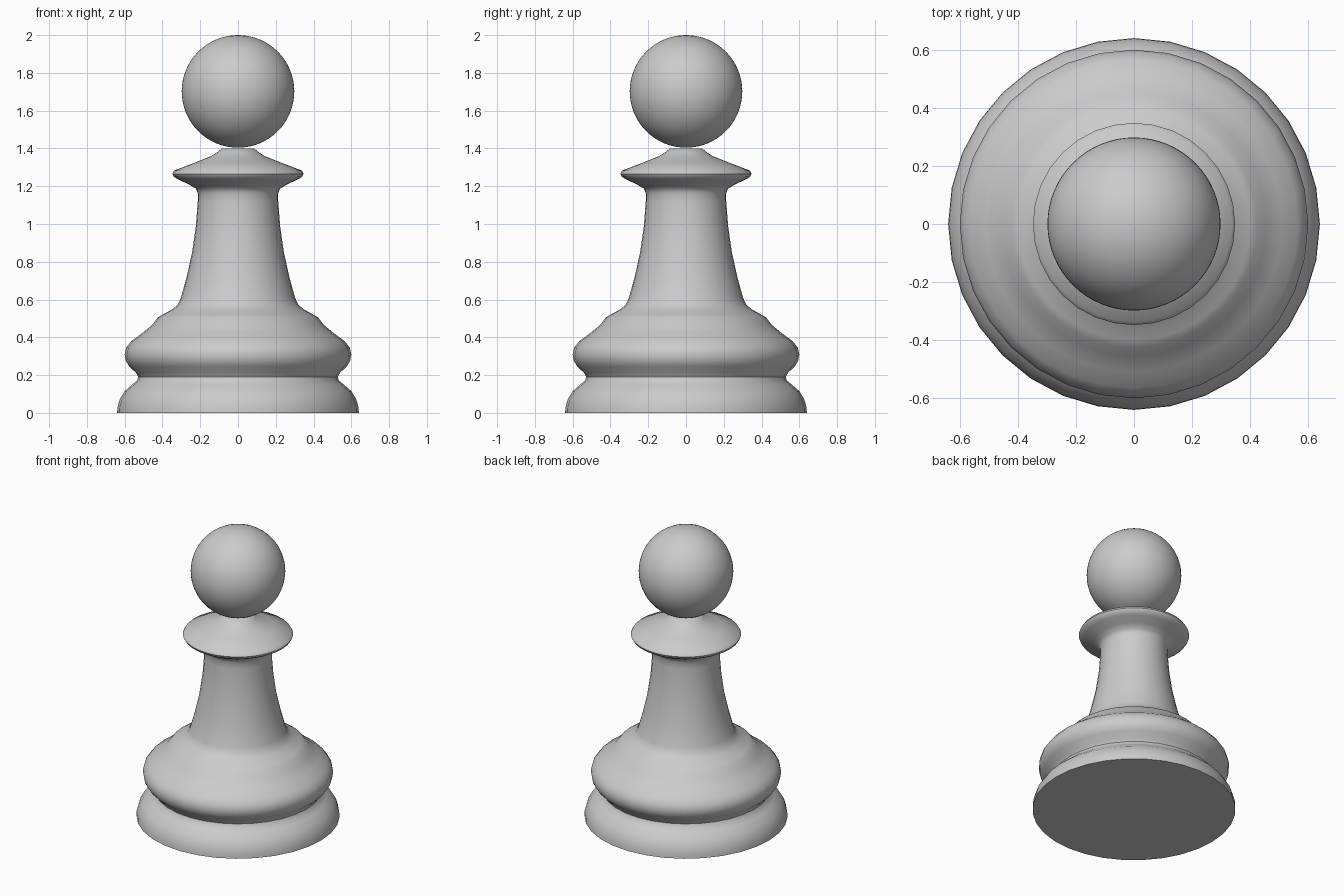
import bpy, bmesh
from math import cos, sin, tau, radians

if "Cube" in bpy.data.objects:
    bpy.data.objects.remove(bpy.data.objects["Cube"])

SIDES = 32

# Outline of the turned body as (radius, height), from base to neck
PROFILE = [
    (0.64, 0.0), (0.638, 0.03), (0.627, 0.07), (0.60, 0.115), (0.56, 0.15),
    (0.535, 0.17), (0.528, 0.19), (0.54, 0.212), (0.575, 0.245),
    (0.594, 0.275), (0.60, 0.31), (0.592, 0.345), (0.565, 0.38),
    (0.51, 0.42), (0.455, 0.465), (0.425, 0.505), (0.40, 0.52),
    (0.345, 0.55), (0.318, 0.575), (0.302, 0.61), (0.272, 0.72),
    (0.243, 0.85), (0.223, 0.99), (0.213, 1.12), (0.213, 1.165),
    (0.224, 1.188), (0.26, 1.21), (0.315, 1.235), (0.34, 1.25),
    (0.348, 1.266), (0.338, 1.283), (0.22, 1.328), (0.14, 1.36),
    (0.11, 1.38), (0.085, 1.40),
]


def finish(bm, name):
    bmesh.ops.recalc_face_normals(bm, faces=bm.faces)
    mesh = bpy.data.meshes.new(name)
    bm.to_mesh(mesh)
    bm.free()
    obj = bpy.data.objects.new(name, mesh)
    bpy.context.collection.objects.link(obj)
    bpy.ops.object.select_all(action='DESELECT')
    obj.select_set(True)
    bpy.context.view_layer.objects.active = obj
    bpy.ops.object.shade_smooth_by_angle(angle=radians(45))
    return obj


# Turned body: base, waist, stem and collar in one lathe with capped ends
bm = bmesh.new()
rings = [[bm.verts.new((r * cos(tau * i / SIDES), r * sin(tau * i / SIDES), z))
          for i in range(SIDES)] for r, z in PROFILE]
for low, high in zip(rings, rings[1:]):
    for i in range(SIDES):
        j = (i + 1) % SIDES
        bm.faces.new((low[i], low[j], high[j], high[i]))
bm.faces.new(rings[0][::-1])
bm.faces.new(rings[-1])
finish(bm, "turned_body")

# Ball head resting on the neck
bm = bmesh.new()
bmesh.ops.create_uvsphere(bm, u_segments=64, v_segments=32, radius=0.298)
bmesh.ops.translate(bm, verts=bm.verts, vec=(0, 0, 1.702))
finish(bm, "ball_head")
